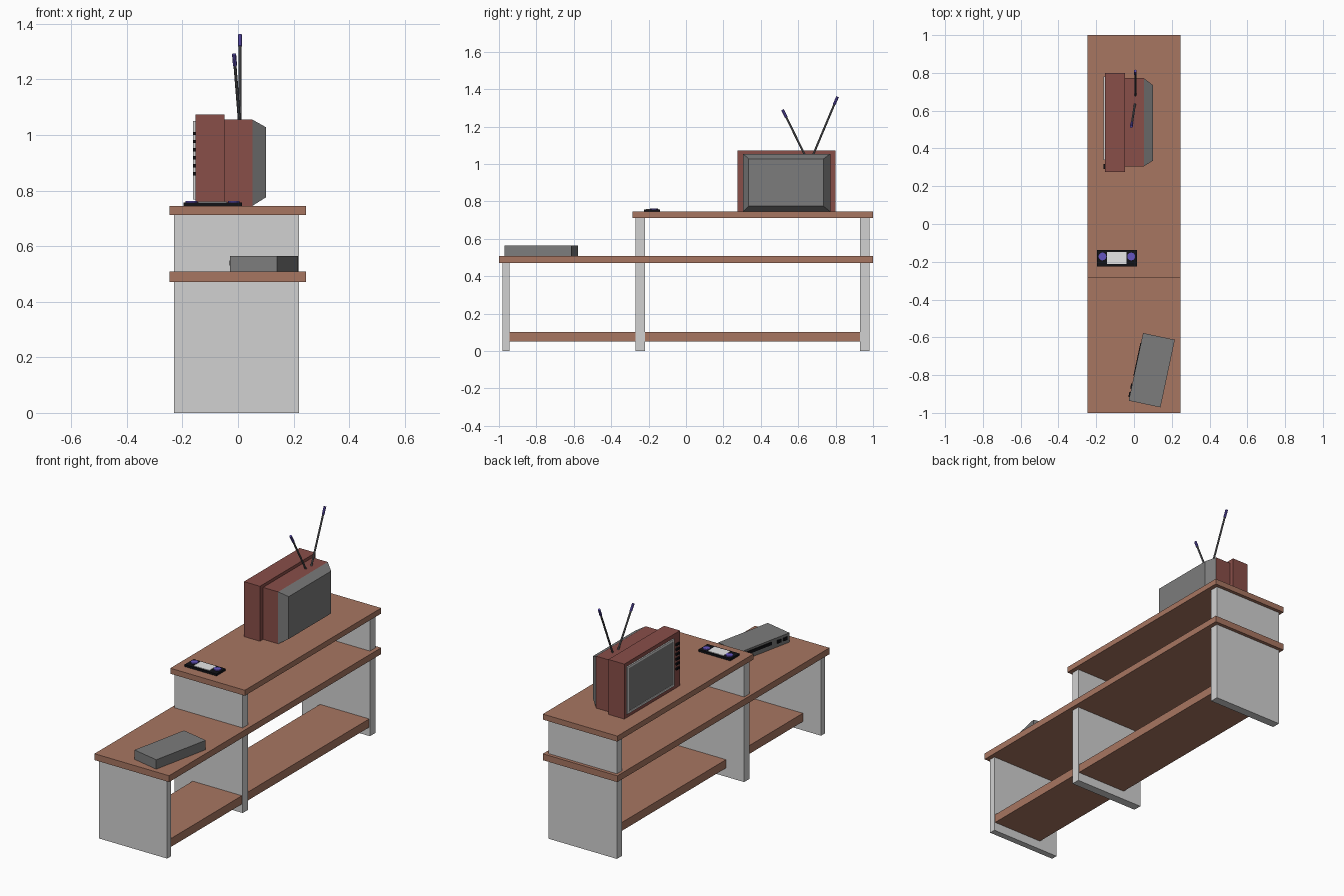
import bpy, math
from mathutils import Vector, Matrix

if "Cube" in bpy.data.objects:
    bpy.data.objects.remove(bpy.data.objects["Cube"])


def mat(name, rgb):
    m = bpy.data.materials.new(name)
    m.diffuse_color = (*rgb, 1)
    m.use_nodes = True
    m.node_tree.nodes["Principled BSDF"].inputs["Base Color"].default_value = m.diffuse_color
    return m


WOOD = mat("wood", (0.39, 0.18, 0.12))
PANEL = mat("light_grey", (0.64, 0.64, 0.64))
RED = mat("dark_red", (0.25, 0.077, 0.066))
GREY = mat("mid_grey", (0.2, 0.2, 0.2))
METAL = mat("antenna_grey", (0.14, 0.14, 0.15))
BLACK = mat("black", (0.006, 0.006, 0.008))
WHITE = mat("white", (0.8, 0.8, 0.8))
PURPLE = mat("purple", (0.13, 0.09, 0.52))


def mesh(name, verts, faces, material):
    me = bpy.data.meshes.new(name)
    me.from_pydata(verts, [], faces)
    me.materials.append(material)
    ob = bpy.data.objects.new(name, me)
    bpy.context.collection.objects.link(ob)
    return ob


QUADS = [(0, 1, 3, 2), (4, 6, 7, 5), (0, 4, 5, 1), (2, 3, 7, 6), (0, 2, 6, 4), (1, 5, 7, 3)]


def box(name, x, y, z, material, far=None):
    """Box from (min, max) ranges; far = (y, z) ranges of a tapered +x end."""
    ends = [(x[0], y, z), (x[1], *(far or (y, z)))]
    return mesh(name, [(a, b, c) for a, ys, zs in ends for b in ys for c in zs], QUADS, material)


def rod(name, a, b, r, material, sides=8):
    a, b = Vector(a), Vector(b)
    d = b - a
    bpy.ops.mesh.primitive_cylinder_add(vertices=sides, radius=r, depth=d.length, location=(a + b) / 2,
                                        rotation=d.to_track_quat('Z', 'Y').to_euler())
    ob = bpy.context.object
    ob.name = name
    ob.data.materials.append(material)
    return ob


# Stand: boards, upright panels, lower shelf
box("upper_board", (-0.247, 0.245), (-0.285, 1), (0.712, 0.745), WOOD)
box("middle_board", (-0.247, 0.245), (-1, 1), (0.47, 0.508), WOOD)
box("front_panel", (-0.23, 0.22), (-0.982, -0.945), (0, 0.47), PANEL)
for name, y in (("middle_panel", (-0.27, -0.22)), ("back_panel", (0.93, 0.98))):
    box(name + "_lower", (-0.23, 0.22), y, (0, 0.47), PANEL)
    box(name + "_upper", (-0.23, 0.22), y, (0.508, 0.712), PANEL)
for i, y in enumerate(((-0.945, -0.27), (-0.22, 0.93))):
    box(f"lower_shelf_{i}", (-0.11, 0.215), y, (0.052, 0.102), WOOD)

# Television housing, screen facing -x
box("tv_front_housing", (-0.153, -0.048), (0.275, 0.8), (0.745, 1.073), RED)
box("tv_middle_housing", (-0.048, 0.052), (0.305, 0.772), (0.745, 1.055), RED)
box("tv_back_cover", (0.052, 0.1), (0.305, 0.772), (0.745, 1.055), GREY,
    far=((0.335, 0.735), (0.775, 1.028)))

# Screen with a thin light frame
ys, zs, t = (0.34, 0.78), (0.768, 1.05), 0.012
box("screen", (-0.157, -0.153), (ys[0] + t, ys[1] - t), (zs[0] + t, zs[1] - t), GREY)
for i in range(2):
    e = ys[0] if i == 0 else ys[1] - t
    box(f"screen_frame_side_{i}", (-0.161, -0.153), (e, e + t), zs, PANEL)
    e = zs[0] if i == 0 else zs[1] - t
    box(f"screen_frame_rail_{i}", (-0.161, -0.153), (ys[0] + t, ys[1] - t), (e, e + t), PANEL)
for i in range(6):
    z = 0.86 + 0.029 * i
    box(f"tv_button_{i}", (-0.162, -0.153), (0.29, 0.318), (z - 0.006, z + 0.006), BLACK)

# Antennas with coloured tips
for i, (a, b) in enumerate((((0.007, 0.68, 1.05), (0.007, 0.81, 1.36)),
                            ((0.005, 0.635, 1.05), (-0.014, 0.516, 1.29)))):
    a, b = Vector(a), Vector(b)
    m = b - (b - a).normalized() * 0.045
    rod(f"antenna_{i}", a, m, 0.0055, METAL)
    rod(f"antenna_tip_{i}", m, b, 0.0075, PURPLE)

# Handheld controller lying on the upper board
box("handheld_body", (-0.196, 0.015), (-0.224, -0.138), (0.745, 0.757), BLACK)
box("handheld_screen", (-0.144, -0.04), (-0.213, -0.147), (0.757, 0.76), WHITE)
for i, x in enumerate((-0.167, -0.015)):
    rod(f"handheld_knob_{i}", (x, -0.172, 0.757), (x, -0.172, 0.763), 0.021, PURPLE, 12)

# Video player, turned on the middle board, details on its -x side
turn = Matrix.Translation((0.094, -0.774, 0.508)) @ Matrix.Rotation(math.radians(-12), 4, 'Z')
parts = [box("player_body", (-0.086, 0.086), (-0.183, 0.183), (0, 0.056), GREY),
         box("player_slot", (-0.089, -0.086), (-0.05, 0.13), (0.026, 0.044), BLACK)]
for i, y in enumerate((-0.15, -0.105)):
    parts.append(box(f"player_button_{i}", (-0.092, -0.086), (y - 0.013, y + 0.013), (0.022, 0.04), BLACK))
for p in parts:
    p.matrix_world = turn
